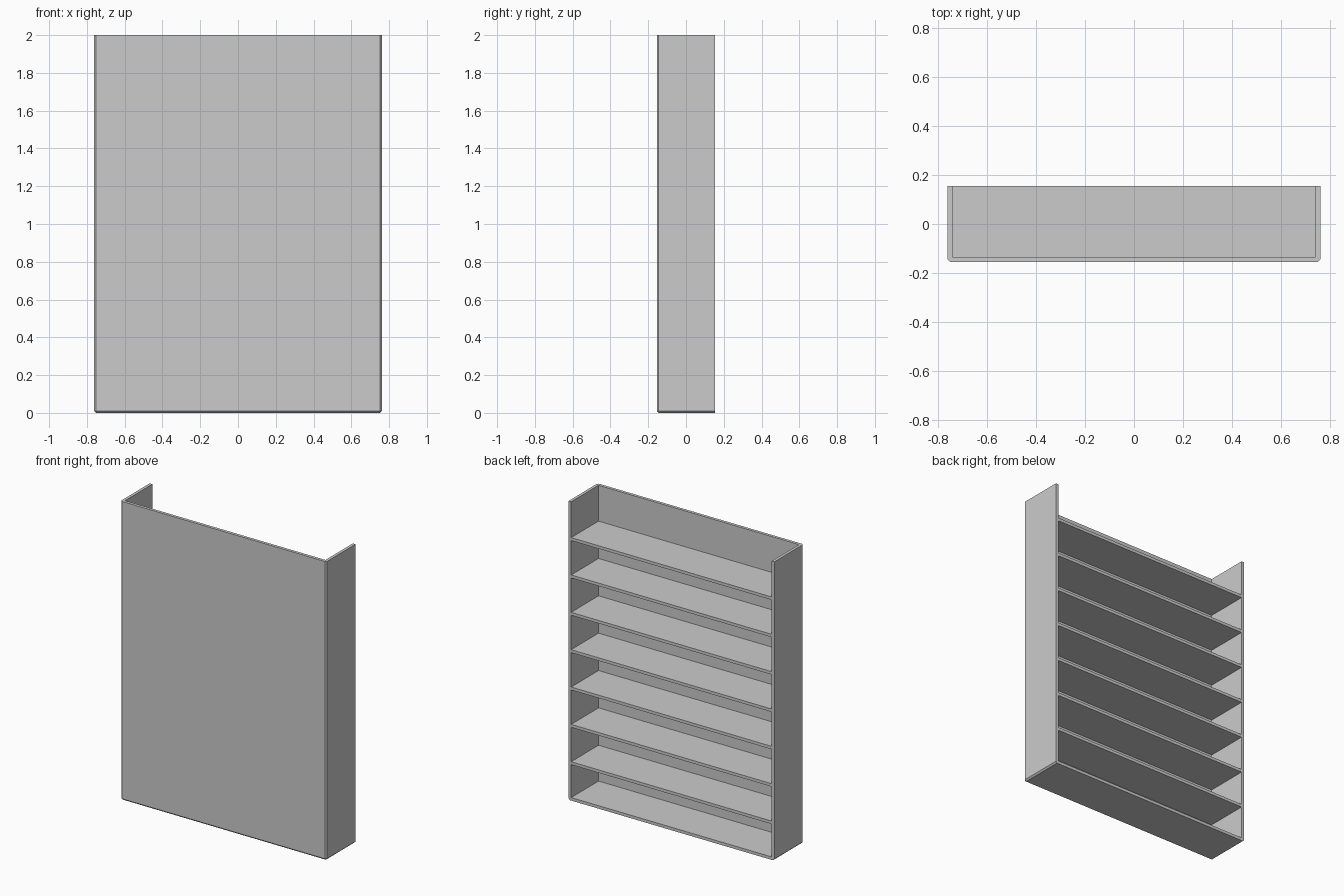
import bpy, bmesh
from mathutils import Vector

if "Cube" in bpy.data.objects:
    bpy.data.objects.remove(bpy.data.objects["Cube"])

HX, HY, H = 0.762, 0.1545, 2.0   # half width, half depth, height
T, C = 0.02, 0.01                # board thickness, chamfer


def box(name, lo, hi, chamfer_edges=None):
    bm = bmesh.new()
    bmesh.ops.create_cube(bm, size=1)
    lo, hi = Vector(lo), Vector(hi)
    for v in bm.verts:
        v.co = Vector([(lo[i] + hi[i]) / 2 + v.co[i] * (hi[i] - lo[i]) for i in range(3)])
    if chamfer_edges:
        edges = [e for e in bm.edges if chamfer_edges((e.verts[0].co + e.verts[1].co) / 2)]
        bmesh.ops.bevel(bm, geom=edges, offset=C, segments=1, affect='EDGES')
    bmesh.ops.recalc_face_normals(bm, faces=bm.faces)
    me = bpy.data.meshes.new(name)
    bm.to_mesh(me)
    bm.free()
    ob = bpy.data.objects.new(name, me)
    bpy.context.collection.objects.link(ob)
    return ob


# outer edges where side, back and bottom boards meet
def joint(m):
    left_right = abs(m.x) > HX - 1e-4
    back = m.y < -HY + 1e-4
    bottom = m.z < 1e-4
    return left_right + back + bottom == 2


# carcass: sides, back and bottom, open at the top and the +y side
carcass = box("carcass", (-HX, -HY, 0), (HX, HY, H), joint)
cutter = box("cavity_cutter", (-HX + T, -HY + T, T), (HX - T, HY + 0.2, H + 0.2))
cutter.hide_render = True
cutter.hide_set(True)
cut = carcass.modifiers.new("cavity", 'BOOLEAN')
cut.operation = 'DIFFERENCE'
cut.solver = 'EXACT'
cut.object = cutter

# seven evenly spaced shelves
for i in range(1, 8):
    z = H * i / 8
    box(f"shelf_{i}", (-HX + T, -HY + T, z - T / 2), (HX - T, HY, z + T / 2))
